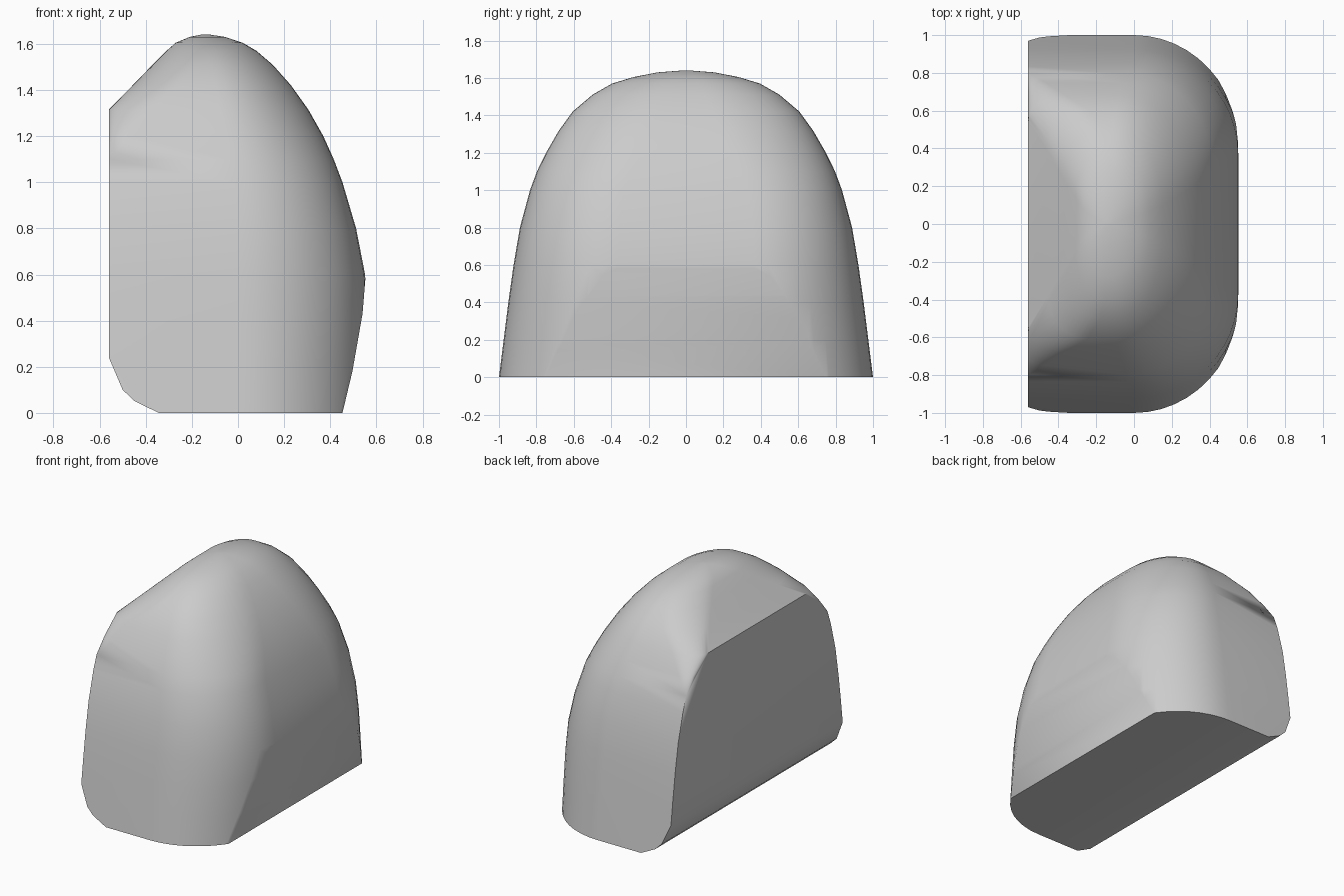
import bpy, bmesh, math
from mathutils import Vector

cube = bpy.data.objects.get("Cube")
if cube:
    bpy.data.objects.remove(cube, do_unlink=True)

ARC_STEPS = 12
FLAT_X = -0.56

# Height, half width, outward reach and flat-side limit of each section
SECTIONS = [
    (0, 1, .56, FLAT_X), (.2, .975, .562, FLAT_X), (.4, .95, .562, FLAT_X),
    (.6, .922, .551, FLAT_X), (.8, .888, .512, FLAT_X), (1, .834, .453, FLAT_X),
    (1.1, .797, .415, FLAT_X), (1.2, .748, .37, FLAT_X),
    (1.315, .682, .305, FLAT_X), (1.42, .606, .23, -.457),
    (1.51, .5, .15, -.37), (1.57, .395, .08, -.31), (1.605, .28, .02, -.27),
    (1.63, .15, -.055, -.21), (1.64, .02, -.12, -.16),
]

# Trim planes as pairs of (x, z) points, ordered so the outside is on the left
OUTER_EDGE = [(.453, 0), (.496, .18), (.54, .43), (.553, .59)]
LOWER_EDGE = [(-.56, .24), (-.5, .1), (-.45, .052), (-.35, .003)]


def ramp(z, low):
    """0 below the given height, rising to 1 at the crown."""
    return max(0, (z - low) / (SECTIONS[-1][0] - low))


def section(bm, z, width, reach, back):
    """Rounded outline; the flat-side corners round off towards the crown."""
    start = -.14 * ramp(z, .9)
    flat = width * (.4 - .25 * ramp(z, 1))
    t = ramp(z, 1.1)
    depth = (start - back) * t
    drop = width * .8 * t ** 1.5
    half = []
    for i in range(ARC_STEPS + 1):
        a = math.pi / 2 * i / ARC_STEPS
        half.append((back + depth * (1 - math.cos(a)),
                     width - drop * (1 - math.sin(a))))
    for i in range(ARC_STEPS + 1):
        a = math.pi / 2 * i / ARC_STEPS
        half.append((start + (reach - start) * math.sin(a),
                     flat + (width - flat) * math.cos(a)))
    outline = half + [(x, -y) for x, y in reversed(half)]
    return [bm.verts.new((x, y, z)) for x, y in outline]


# Body shell lofted through the sections
bm = bmesh.new()
rings = [section(bm, *s) for s in SECTIONS]
for low, high in zip(rings, rings[1:]):
    for i in range(len(low)):
        j = (i + 1) % len(low)
        bm.faces.new((low[i], low[j], high[j], high[i]))
bm.faces.new(rings[0])
bm.faces.new(rings[-1])
bmesh.ops.remove_doubles(bm, verts=bm.verts, dist=.0004)
bmesh.ops.recalc_face_normals(bm, faces=bm.faces)

# Slice each trim plane and close the cut
for edge in (OUTER_EDGE, LOWER_EDGE):
    for (x1, z1), (x2, z2) in zip(edge, edge[1:]):
        result = bmesh.ops.bisect_plane(
            bm, geom=bm.verts[:] + bm.edges[:] + bm.faces[:], dist=1e-5,
            plane_co=(x1, 0, z1), plane_no=Vector((z2 - z1, 0, x1 - x2)),
            clear_outer=True)
        cut = [e for e in result["geom_cut"]
               if isinstance(e, bmesh.types.BMEdge) and e.is_boundary]
        bmesh.ops.holes_fill(bm, edges=cut, sides=0)
bmesh.ops.remove_doubles(bm, verts=bm.verts, dist=.0005)
bmesh.ops.dissolve_limit(bm, angle_limit=.002, verts=bm.verts, edges=bm.edges)
bmesh.ops.recalc_face_normals(bm, faces=bm.faces)

mesh = bpy.data.meshes.new("rounded_shell")
bm.to_mesh(mesh)
bm.free()
body = bpy.data.objects.new("rounded_shell", mesh)
bpy.context.collection.objects.link(body)

# Plain grey finish
grey = bpy.data.materials.new("plain_grey")
grey.use_nodes = True
color = (.6, .6, .6, 1)
grey.diffuse_color = color
grey.node_tree.nodes["Principled BSDF"].inputs["Base Color"].default_value = color
mesh.materials.append(grey)

bpy.context.view_layer.objects.active = body
body.select_set(True)
bpy.ops.object.shade_smooth_by_angle(angle=math.radians(38))
